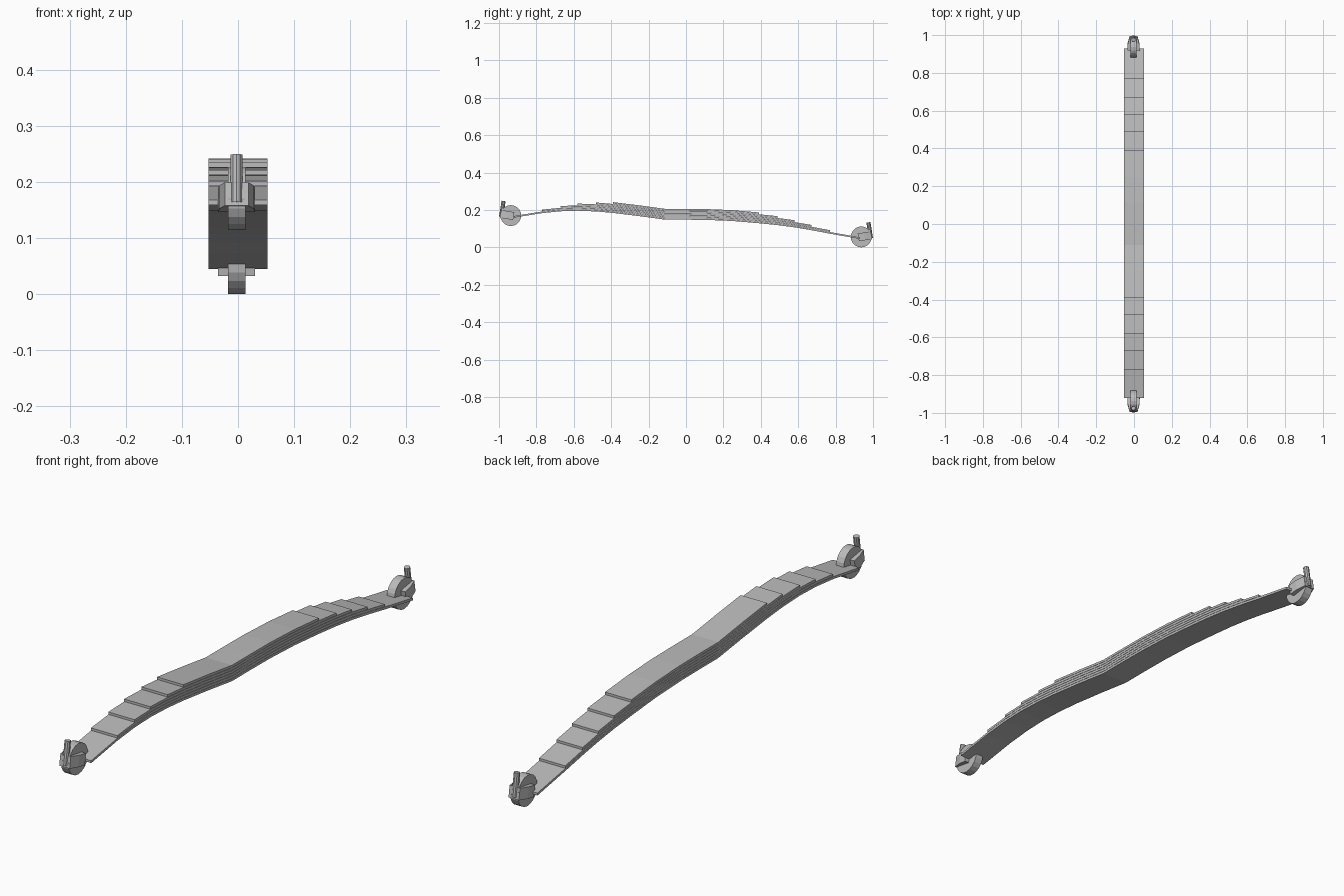
import bpy
import bmesh
import math
from mathutils import Matrix, Vector

cube = bpy.data.objects.get("Cube")
if cube:
    bpy.data.objects.remove(cube, do_unlink=True)

steel = bpy.data.materials.new("grey steel")
steel.use_nodes = True
steel.diffuse_color = (0.5, 0.5, 0.5, 1)
steel.node_tree.nodes["Principled BSDF"].inputs["Base Color"].default_value = (0.5, 0.5, 0.5, 1)


def finish(name, bm, smooth=False):
    bmesh.ops.recalc_face_normals(bm, faces=bm.faces)
    mesh = bpy.data.meshes.new(name)
    bm.to_mesh(mesh)
    bm.free()
    mesh.materials.append(steel)
    obj = bpy.data.objects.new(name, mesh)
    bpy.context.collection.objects.link(obj)
    return obj


def prism(name, outline, offset, matrix=Matrix()):
    """Extrude a planar outline along an offset."""
    bm = bmesh.new()
    face = bm.faces.new([bm.verts.new(p) for p in outline])
    moved = bmesh.ops.extrude_face_region(bm, geom=[face])["geom"]
    bmesh.ops.translate(bm, vec=offset, verts=[g for g in moved if isinstance(g, bmesh.types.BMVert)])
    bm.transform(matrix)
    return finish(name, bm)


def cylinder(name, radius, depth, sides, matrix):
    bm = bmesh.new()
    bmesh.ops.create_cone(bm, cap_ends=True, segments=sides, radius1=radius,
                          radius2=radius, depth=depth, matrix=matrix)
    return finish(name, bm)


# Underside curve of the lowest leaf, as (y, z)
CURVE = [(-0.92, 0.159), (-0.77, 0.183), (-0.67, 0.193), (-0.58, 0.196), (-0.48, 0.192),
         (-0.39, 0.184), (-0.25, 0.167), (-0.11, 0.148), (0.0, 0.148), (0.11, 0.147),
         (0.25, 0.141), (0.39, 0.129), (0.49, 0.119), (0.58, 0.107), (0.67, 0.092),
         (0.77, 0.073), (0.93, 0.045)]
PITCH, THICK, HALF_WIDTH = 0.0098, 0.0088, 0.053

# Stacked leaves, each one shorter than the one below
for i in range(6):
    first = i if i else 0
    path = CURVE[first:len(CURVE) - first]
    lower = [Vector((-HALF_WIDTH, y, z + i * PITCH)) for y, z in path]
    upper = [p + Vector((0, 0, THICK)) for p in reversed(lower)]
    prism(f"leaf_{i + 1}", lower + upper, (2 * HALF_WIDTH, 0, 0))

# End fittings: bushing disc, tapered clevis and upright pin
for name, side, z in (("front", -1, 0.17), ("rear", 1, 0.056)):
    place = Matrix.Translation((-0.0025, side * 0.937, z))
    mirror = Matrix.Diagonal((1, side, 1, 1))
    tilt = place @ mirror @ Matrix.Rotation(math.radians(9), 4, "X")
    cylinder(name + "_bushing", 0.056, 0.031, 20, place @ Matrix.Rotation(math.pi / 2, 4, "Y"))
    plan = [(-0.033, -0.016), (-0.031, 0.018), (-0.021, 0.055),
            (0.021, 0.055), (0.031, 0.018), (0.033, -0.016)]
    prism(name + "_clevis", [(x, y, -0.021) for x, y in plan], (0, 0, 0.042), tilt)
    cylinder(name + "_pin", 0.011, 0.086, 10, tilt @ Matrix.Translation((0, 0.05, 0.028)))
